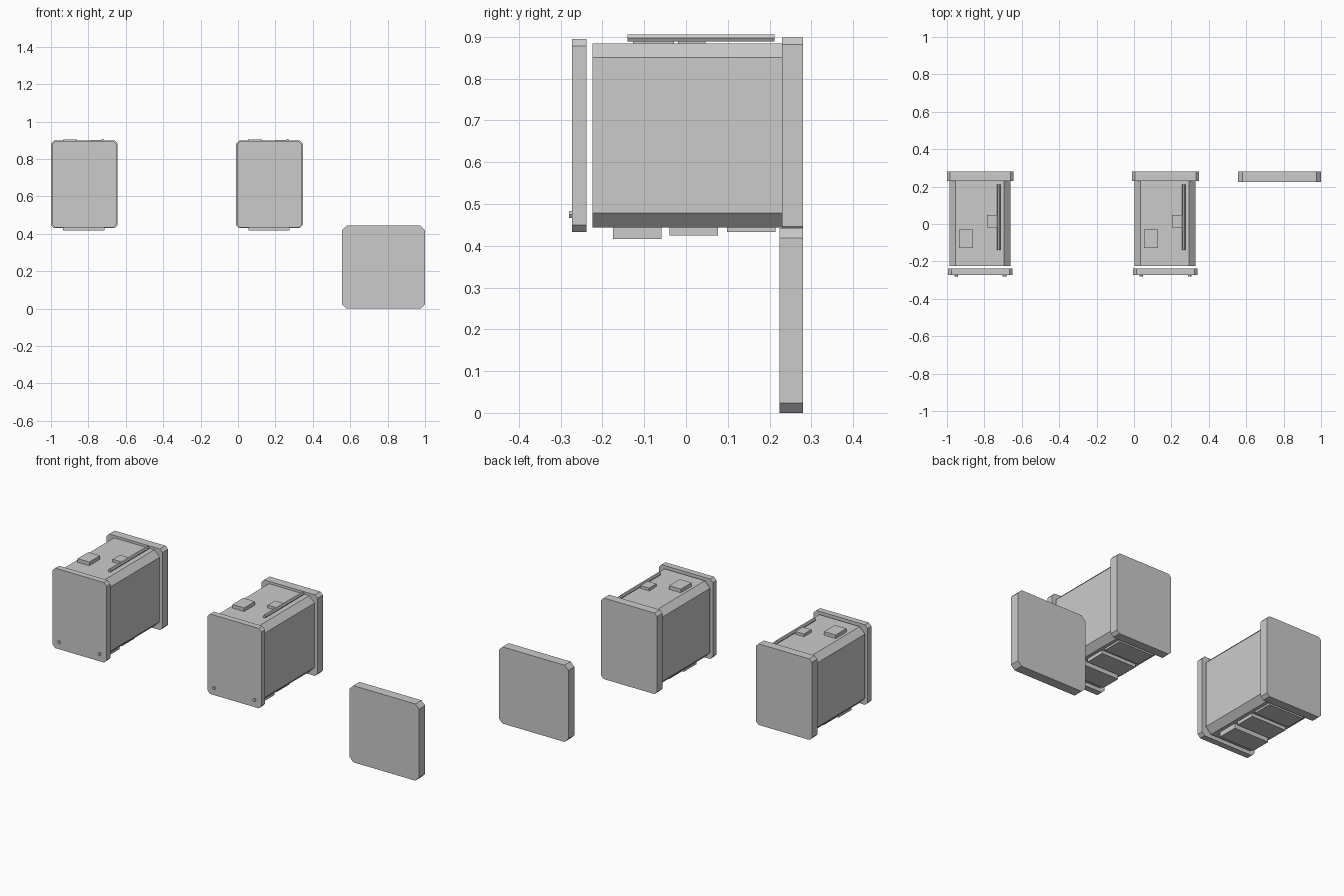
import bpy, bmesh, math

if "Cube" in bpy.data.objects:
    bpy.data.objects.remove(bpy.data.objects["Cube"])


def prism(name, profile, y0, y1):
    """Extrude an x-z outline along y from y0 to y1."""
    bm = bmesh.new()
    face = bm.faces.new([bm.verts.new((x, y0, z)) for x, z in profile])
    ext = bmesh.ops.extrude_face_region(bm, geom=[face], use_keep_orig=True)
    for v in ext["geom"]:
        if isinstance(v, bmesh.types.BMVert):
            v.co.y = y1
    bmesh.ops.recalc_face_normals(bm, faces=bm.faces)
    mesh = bpy.data.meshes.new(name)
    bm.to_mesh(mesh)
    bm.free()
    obj = bpy.data.objects.new(name, mesh)
    bpy.context.collection.objects.link(obj)
    return obj


def slab(name, cx, width, z0, z1, y0, y1, cut=0.0):
    """Box, with 45 degree cut corners in the front view when cut > 0."""
    h = width / 2
    if cut:
        pts = [(-h + cut, z0), (h - cut, z0), (h, z0 + cut), (h, z1 - cut),
               (h - cut, z1), (-h + cut, z1), (-h, z1 - cut), (-h, z0 + cut)]
    else:
        pts = [(-h, z0), (h, z0), (h, z1), (-h, z1)]
    return prism(name, [(cx + x, z) for x, z in pts], y0, y1)


def hex_rod(name, cx, cz, r, y0, y1):
    pts = [(cx + r * math.cos(i * math.pi / 3), cz + r * math.sin(i * math.pi / 3))
           for i in range(6)]
    return prism(name, pts, y0, y1)


def unit(tag, cx):
    # main casing and its end plates
    slab(f"{tag}_casing", cx - 0.003, 0.326, 0.444, 0.884, -0.224, 0.235, 0.034)
    slab(f"{tag}_front_plate", cx, 0.345, 0.433, 0.895, -0.273, -0.238, 0.017)
    slab(f"{tag}_back_plate", cx, 0.357, 0.430, 0.898, 0.23, 0.28, 0.016)
    # studs on the front plate
    for side in (-1, 1):
        hex_rod(f"{tag}_front_stud", cx + side * 0.129, 0.475, 0.0095, -0.28, -0.272)
    # top fittings
    slab(f"{tag}_large_top_block", cx - 0.077, 0.075, 0.88, 0.905, -0.127, -0.029)
    slab(f"{tag}_small_top_block", cx + 0.062, 0.055, 0.88, 0.900, -0.019, 0.047)
    hex_rod(f"{tag}_top_rail", cx + 0.098, 0.897, 0.0095, -0.14, 0.212)
    # stepped pads underneath
    for y, z in ((-0.175, 0.416), (-0.039, 0.425), (0.098, 0.433)):
        slab(f"{tag}_bottom_pad", cx - 0.003, 0.22, z, 0.448, y, y + 0.116)


unit("left", -0.8215)
unit("middle", 0.168)

# separate panel
slab("loose_panel", 0.778, 0.444, 0.0, 0.443, 0.224, 0.28, 0.024)
